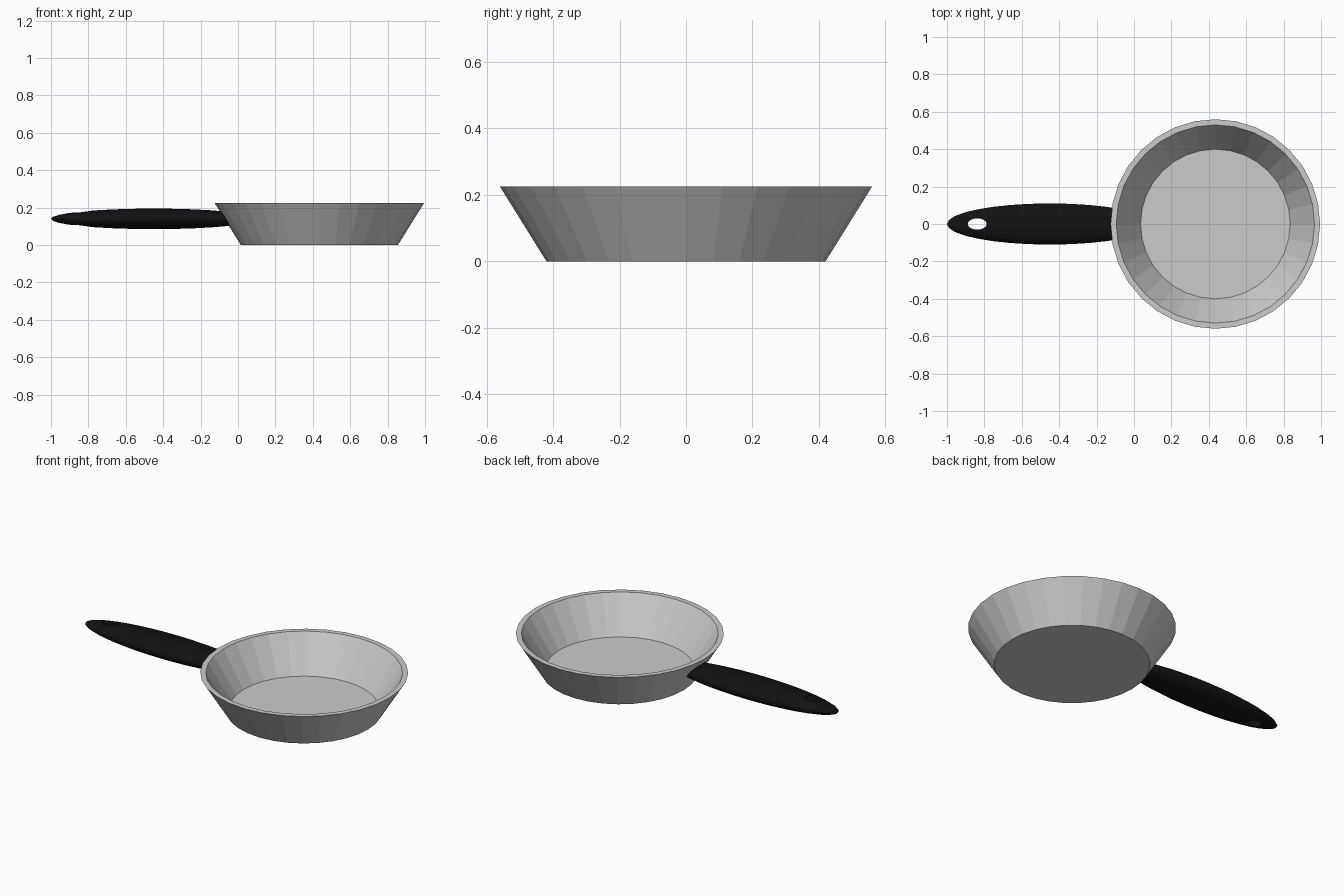
import bpy, bmesh
from math import cos, sin, tau

if "Cube" in bpy.data.objects:
    bpy.data.objects.remove(bpy.data.objects["Cube"])

CX = 0.435   # pan centre
N = 32


def lathe(name, profile, x=0, sx=1, sy=1):
    """Closed solid of revolution from (radius, z) rings, capped at both ends."""
    bm = bmesh.new()
    rings = [[bm.verts.new((x + sx * r * cos(tau * i / N), sy * r * sin(tau * i / N), z))
              for i in range(N)] for r, z in profile]
    for a, b in zip(rings, rings[1:]):
        for i in range(N):
            j = (i + 1) % N
            bm.faces.new((a[i], a[j], b[j], b[i]))
    bm.faces.new(rings[0])
    bm.faces.new(rings[-1])
    bmesh.ops.recalc_face_normals(bm, faces=bm.faces)
    me = bpy.data.meshes.new(name)
    bm.to_mesh(me)
    bm.free()
    ob = bpy.data.objects.new(name, me)
    bpy.context.collection.objects.link(ob)
    return ob


def cut(target, cutter):
    mod = target.modifiers.new("cut_" + cutter.name, 'BOOLEAN')
    mod.operation = 'DIFFERENCE'
    mod.solver = 'EXACT'
    mod.object = cutter
    cutter.hide_render = True
    cutter.hide_set(True)


# Pan: outer wall, rim, inner wall and floor
lathe("pan", [(0.42, 0), (0.56, 0.225), (0.53, 0.225), (0.40, 0.018)], CX)

# Handle: stretched sphere running into the pan wall
bpy.ops.mesh.primitive_uv_sphere_add(segments=32, ring_count=16, radius=1,
                                     location=(-0.45, 0, 0.14))
handle = bpy.context.object
handle.name = "handle"
handle.scale = (0.55, 0.11, 0.055)
bpy.ops.object.transform_apply(location=True, scale=True)

black = bpy.data.materials.new("black")
black.diffuse_color = (0.006, 0.006, 0.006, 1)
black.use_nodes = True
black.node_tree.nodes["Principled BSDF"].inputs["Base Color"].default_value = black.diffuse_color
handle.data.materials.append(black)

# Hanging hole, and trim so the handle ends inside the wall thickness
hole = lathe("hole_cutter", [(1, -0.1), (1, 0.4)], -0.838, 0.05, 0.03)
trim = lathe("pan_trim_cutter", [(0.41, 0.002), (0.55, 0.227)], CX)
cut(handle, hole)
cut(handle, trim)
